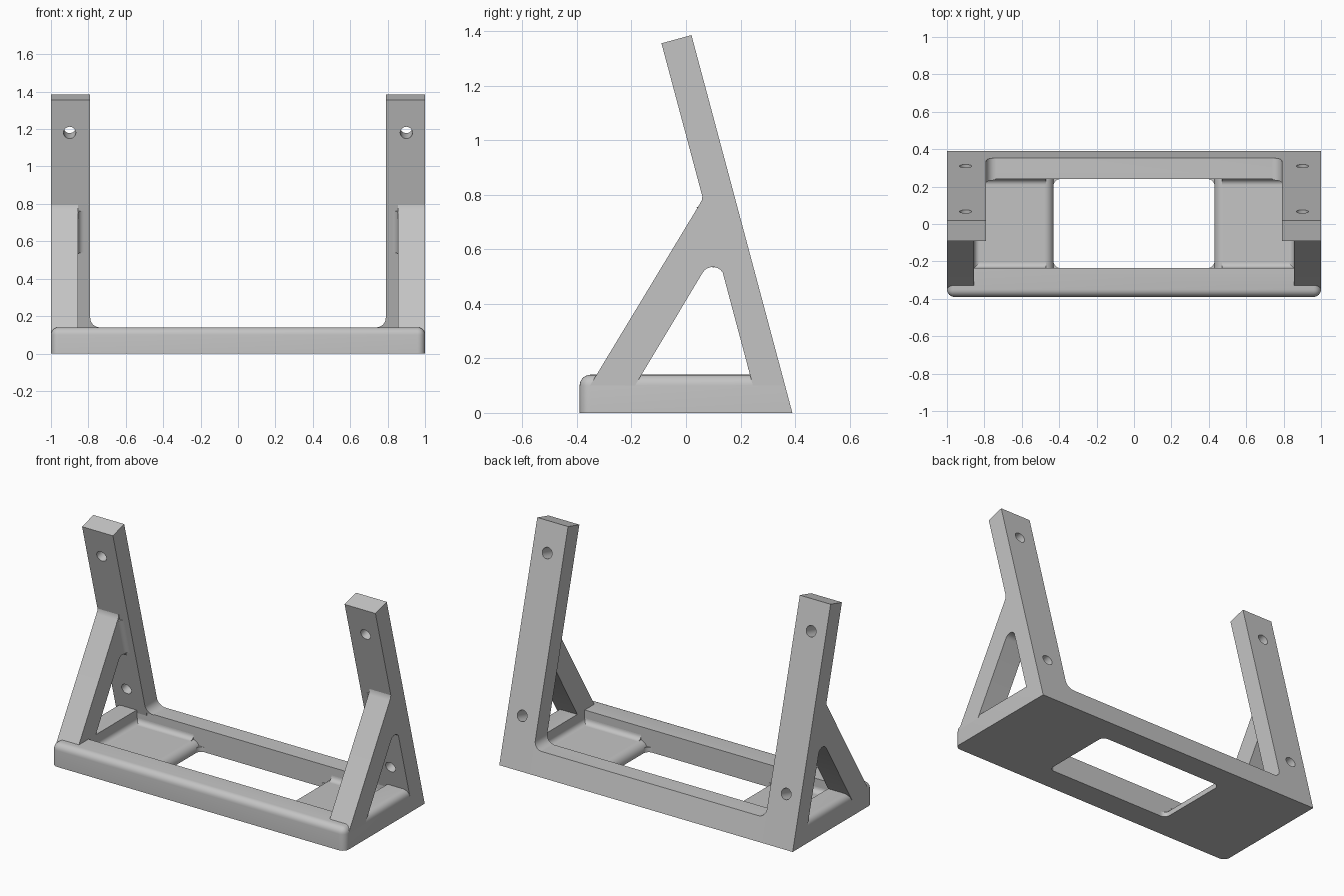
import bpy, bmesh, math
from mathutils import Vector

if "Cube" in bpy.data.objects:
    bpy.data.objects.remove(bpy.data.objects["Cube"], do_unlink=True)

grey = bpy.data.materials.new("light_grey")
grey.use_nodes = True
grey.diffuse_color = (0.55, 0.55, 0.55, 1)
grey.node_tree.nodes["Principled BSDF"].inputs["Base Color"].default_value = grey.diffuse_color

LEAN = math.radians(15)
SLOPE = math.tan(LEAN)
HEIGHT = 0.14                      # rail height
BACK, FRONT = 0.39, 0.272          # upright faces where they reach the ground
Y0, Y1 = -0.235, 0.24              # inner faces of the rails
HALF, WALL, WIDE, FLOOR = 0.43, 0.855, 0.79, 0.06


def prism(name, points, axis, bevel_rule=None, radius=0.04):
    """Solid made by sweeping a flat outline along a vector."""
    bm = bmesh.new()
    face = bm.faces.new([bm.verts.new(p) for p in points])
    ext = bmesh.ops.extrude_face_region(bm, geom=[face], use_keep_orig=True)
    moved = [v for v in ext["geom"] if isinstance(v, bmesh.types.BMVert)]
    bmesh.ops.translate(bm, verts=moved, vec=axis)
    bmesh.ops.recalc_face_normals(bm, faces=bm.faces)
    if bevel_rule:
        edges = [e for e in bm.edges if bevel_rule(*[v.co for v in e.verts])]
        bmesh.ops.bevel(bm, geom=edges, offset=radius, segments=6, profile=0.5, affect='EDGES')
        bmesh.ops.recalc_face_normals(bm, faces=bm.faces)
    mesh = bpy.data.meshes.new(name)
    bm.to_mesh(mesh)
    bm.free()
    mesh.materials.append(grey)
    obj = bpy.data.objects.new(name, mesh)
    bpy.context.collection.objects.link(obj)
    return obj


def arc(cx, cy, r, start, end, steps=8):
    angles = [math.radians(start + (end - start) * i / steps) for i in range(steps + 1)]
    return [(cx + r * math.cos(t), cy + r * math.sin(t)) for t in angles]


def fillet(name, corner, a, b, axis, r):
    """Concave corner filler between directions a and b."""
    corner, a, b = Vector(corner), Vector(a), Vector(b)
    curve = [corner + a * u + b * v for u, v in arc(r, r, r, 270, 180)]
    return prism(name, [corner] + curve, Vector(axis))


def cut(obj, cutter):
    mod = obj.modifiers.new("cut", 'BOOLEAN')
    mod.operation, mod.solver, mod.object = 'DIFFERENCE', 'EXACT', cutter
    bpy.ops.object.select_all(action='DESELECT')
    bpy.context.view_layer.objects.active = obj
    obj.select_set(True)
    bpy.ops.object.modifier_apply(modifier=mod.name)
    bpy.data.objects.remove(cutter, do_unlink=True)


def front_y(z):
    return FRONT - SLOPE * z


def rounded(p, q):
    """Front corners and the front and side top edges of the base."""
    at_front = max(p.y, q.y) < -0.38
    on_side = abs(p.x) > 0.99 and abs(p.x - q.x) < 0.01
    on_top = min(p.z, q.z) > HEIGHT - 0.01
    return (at_front and (on_top or abs(p.z - q.z) > 0.1)) or (on_side and on_top)


parts = []

# Base: block with sloped back, hollowed by a tray with an open middle
side = [(-0.39, 0), (BACK, 0), (BACK - SLOPE * HEIGHT, HEIGHT), (-0.39, HEIGHT)]
base = prism("base", [(-1, y, z) for y, z in side], Vector((2, 0, 0)), rounded)
half = ([(WALL, 0.3)] + arc(WALL - 0.03, FLOOR + 0.03, 0.03, 0, -90)
        + arc(HALF + 0.05, FLOOR - 0.05, 0.05, 90, 180) + [(HALF, -0.1)])
outline = half + [(-x, z) for x, z in reversed(half)]
cut(base, prism("tray_cutter", [(x, Y0, z) for x, z in outline], Vector((0, Y1 - Y0, 0))))
parts.append(base)

along = Vector((0, -math.sin(LEAN), math.cos(LEAN)))
normal = Vector((0, math.cos(LEAN), math.sin(LEAN)))

for s, label in ((1, "left"), (-1, "right")):
    # Leaning upright with two screw holes square to its face
    shape = [(BACK, 0), (0.02, 1.385), (-0.09, 1.355), (FRONT, 0)]
    upright = prism(label + "_upright", [(s * WIDE, y, z) for y, z in shape],
                    Vector((s * (1 - WIDE), 0, 0)))
    for z in (0.30, 1.21):
        centre = Vector((s * 0.9, BACK - SLOPE * z, z)) + normal * 0.1
        ring = [centre + Vector((u, 0, 0)) + along * v for u, v in arc(0, 0, 0.033, 0, 345, 23)]
        cut(upright, prism("hole_cutter", ring, normal * -0.4))
    parts.append(upright)

    # Diagonal brace, its lower edge rounding into the upright
    shape = ([(-0.352, 0.1), (0.05, 0.765), (0.058, 0.78), (0.06, 0.795), (0.1, 0.795), (0.17, 0.5)]
             + arc(0.098, 0.492, 0.043, 15, 148) + [(-0.187, 0.1)])
    parts.append(prism(label + "_brace", [(s * WALL, y, z) for y, z in shape],
                       Vector((s * (1 - WALL), 0, 0))))

    # Blends between brace, upright, rails and floor
    inward = (-s, 0, 0)
    parts.append(fillet(label + "_brace_blend", (s * WALL, front_y(0.54), 0.54), inward,
                        -normal, along * 0.23, 0.03))
    parts.append(fillet(label + "_rail_blend", (s * WIDE, front_y(HEIGHT), HEIGHT), inward,
                        (0, -SLOPE, 1), (0, BACK - FRONT, 0), 0.05))
    for y, d, end in ((Y0, 1, "front"), (Y1, -1, "back")):
        parts.append(fillet(f"{label}_{end}_floor_blend", (s * (HALF + 0.04), y, FLOOR),
                            (0, d, 0), (0, 0, 1), (s * (WALL - HALF - 0.04), 0, 0), 0.03))
        parts.append(fillet(f"{label}_{end}_opening_corner", (s * HALF, y, 0), inward,
                            (0, d, 0), (0, 0, 0.03), 0.035))

# Smooth the rounded areas, keep the edges crisp
bpy.ops.object.select_all(action='DESELECT')
for obj in parts:
    obj.select_set(True)
bpy.context.view_layer.objects.active = base
bpy.ops.object.shade_smooth_by_angle(angle=math.radians(30))
